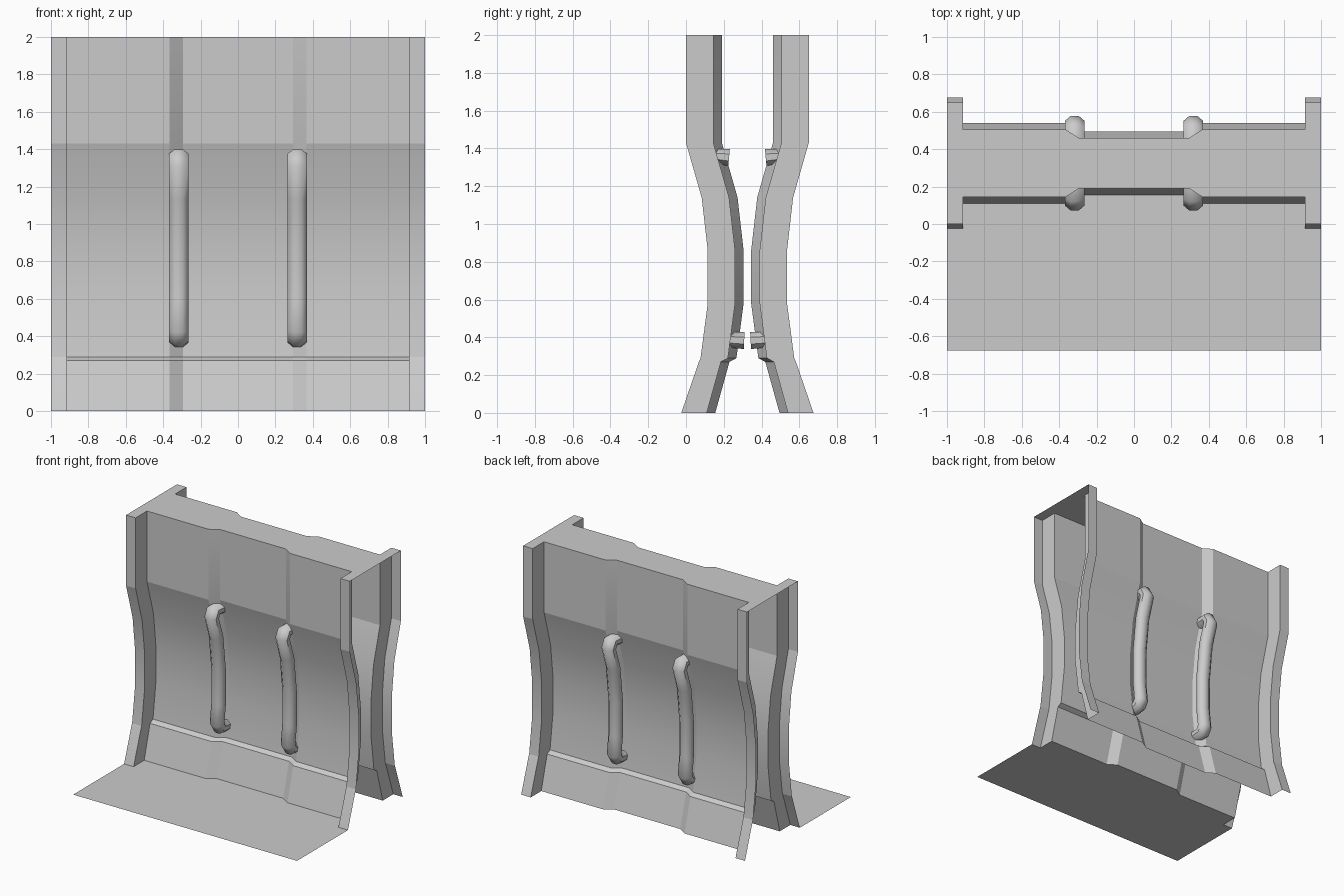
import bpy, bmesh
from math import cos, sin, pi, radians
from mathutils import Vector

if "Cube" in bpy.data.objects:
    bpy.data.objects.remove(bpy.data.objects["Cube"])

MID = 0.325  # plane the front and back shells mirror about

# Vertical stations: (z, flange y, wall y)
STATIONS = [(0, -0.025, 0.11), (0.27, 0.068, 0.185), (0.29, 0.077, 0.222),
            (0.58, 0.115, 0.26), (0.86, 0.115, 0.26), (1.14, 0.083, 0.228),
            (1.43, 0.0, 0.145), (2.0, 0.0, 0.145)]


def profile(z, f, w):
    """Plan outline of one shell: flange, return, wall, recessed centre."""
    half = [(1, f), (0.915, f), (0.915, w), (0.365, w), (0.295, w + 0.045)]
    pts = [(-x, y) for x, y in half] + [(x, y) for x, y in reversed(half)]
    return [Vector((x, y, z)) for x, y in pts]


def flip(p):
    return Vector((p.x, 2 * MID - p.y, p.z))


def finish(name, bm, angle=None):
    me = bpy.data.meshes.new(name)
    bm.to_mesh(me)
    bm.free()
    ob = bpy.data.objects.new(name, me)
    bpy.context.collection.objects.link(ob)
    if angle:
        bpy.ops.object.select_all(action='DESELECT')
        ob.select_set(True)
        bpy.context.view_layer.objects.active = ob
        bpy.ops.object.shade_smooth_by_angle(angle=radians(angle))
    return ob


def loft(name, rings, mirrored, closed=False, caps=False, angle=15):
    """Skin a list of point rings, optionally mirrored to the back shell."""
    bm = bmesh.new()
    rows = [[bm.verts.new(flip(p) if mirrored else p) for p in r] for r in rings]
    n = len(rows[0])
    for a, b in zip(rows, rows[1:]):
        for i in range(n if closed else n - 1):
            j = (i + 1) % n
            bm.faces.new((a[i], a[j], b[j], b[i]))
    if caps:
        bm.faces.new(rows[0][::-1])
        bm.faces.new(rows[-1])
    if closed:
        bmesh.ops.recalc_face_normals(bm, faces=bm.faces)
    elif mirrored:
        bmesh.ops.reverse_faces(bm, faces=bm.faces)
    return finish(name, bm, angle)


def sheet(name, pts):
    bm = bmesh.new()
    face = bm.faces.new([bm.verts.new(p) for p in pts])
    face.normal_update()
    if face.normal.z < 0:
        face.normal_flip()
    return finish(name, bm)


# Bar axis (y, z): in through the wall, along it, and back in
BAR = [(0.228, 1.352), (0.142, 1.36), (0.117, 1.31), (0.172, 1.14),
       (0.205, 0.86), (0.205, 0.58), (0.186, 0.43), (0.212, 0.388), (0.308, 0.383)]


def bar_rings(cx):
    path = [Vector((cx, y, z)) for y, z in BAR]
    rings = []
    for i, p in enumerate(path):
        d_in = (p - path[max(i - 1, 0)]).normalized()
        d_out = (path[min(i + 1, len(path) - 1)] - p).normalized()
        t = (d_in + d_out).normalized()
        side = Vector((1, 0, 0))
        nrm = t.cross(side)
        r = 1 / cos(pi / 8)
        rings.append([p + side * (0.052 * r * cos(a)) + nrm * (0.045 * r * sin(a))
                      for a in (pi / 8 + k * pi / 4 for k in range(8))])
    return rings


# Front and back shells with their bars
for label, mirrored in (("front", False), ("back", True)):
    loft(label + "_wall", [profile(*s) for s in STATIONS], mirrored)
    for side, cx in (("left", -0.317), ("right", 0.317)):
        loft(f"{label}_bar_{side}", bar_rings(cx), mirrored, True, True, 50)

# Top cap joining the shells
top = profile(*STATIONS[-1])
sheet("top_cap", top + [flip(p) for p in reversed(top)])

# Floor apron running up to the front wall's foot
foot = profile(*STATIONS[0])
sheet("floor", foot + [Vector((1, -0.675, 0)), Vector((-1, -0.675, 0))])
